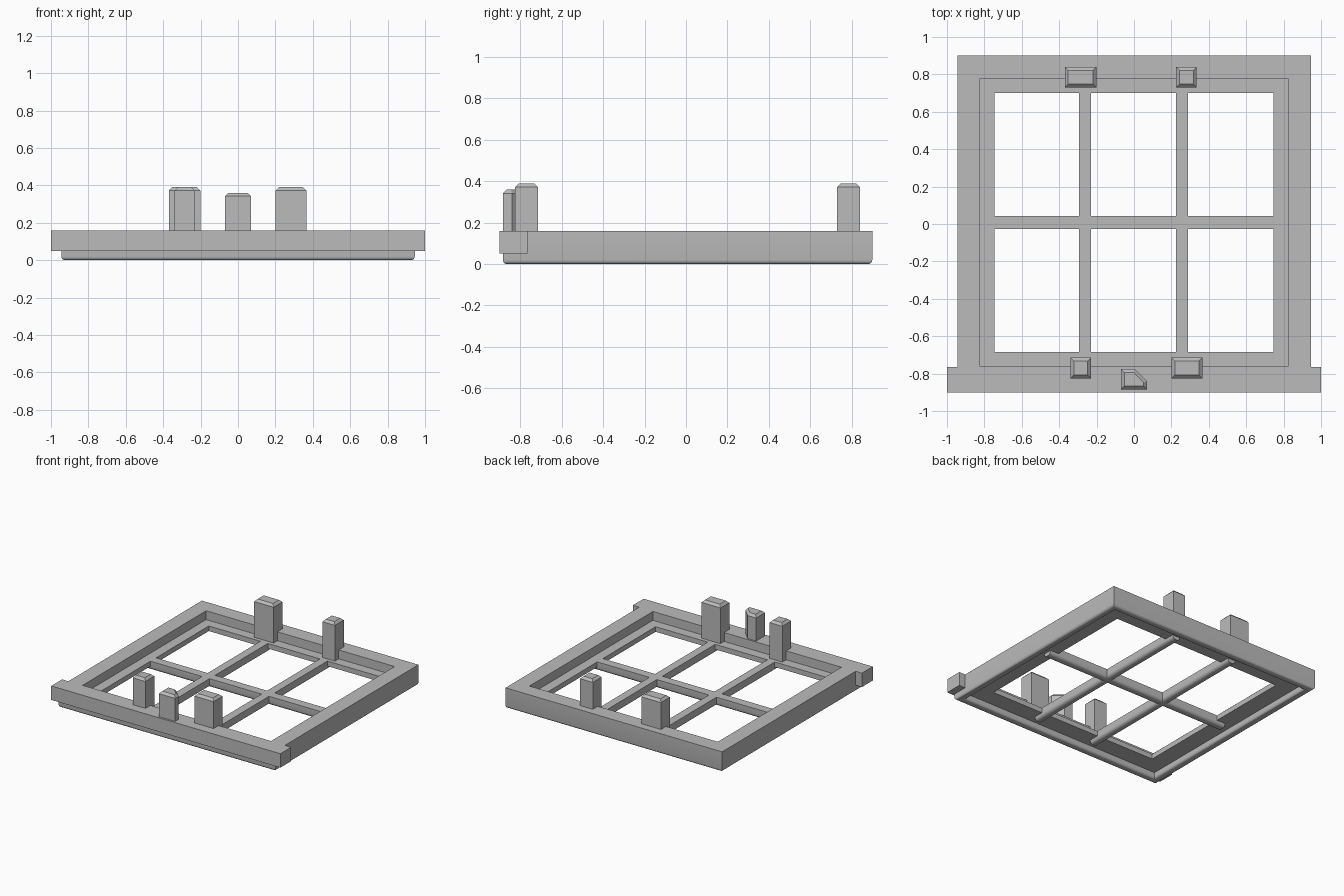
import bpy
import bmesh
from math import sin, cos, pi, radians

old = bpy.data.objects.get("Cube")
if old:
    bpy.data.objects.remove(old, do_unlink=True)

grey = bpy.data.materials.new("plain_grey")
grey.use_nodes = True
colour = (0.5, 0.5, 0.5, 1)
grey.diffuse_color = colour
grey.node_tree.nodes["Principled BSDF"].inputs["Base Color"].default_value = colour

TOP, LEDGE_TOP, LEDGE_BOTTOM = 0.16, 0.09, 0.05
CENTRE_Y = 0.0075


def finish(name, bm):
    bmesh.ops.recalc_face_normals(bm, faces=bm.faces)
    mesh = bpy.data.meshes.new(name)
    bm.to_mesh(mesh)
    bm.free()
    mesh.materials.append(grey)
    obj = bpy.data.objects.new(name, mesh)
    bpy.context.collection.objects.link(obj)
    bpy.ops.object.select_all(action="DESELECT")
    obj.select_set(True)
    bpy.context.view_layer.objects.active = obj
    bpy.ops.object.shade_smooth_by_angle(angle=radians(30))
    return obj


def prism(bm, outline, z0, z1):
    """Extrude a flat outline from z0 to z1 and return the top face."""
    low = [bm.verts.new((x, y, z0)) for x, y in outline]
    high = [bm.verts.new((x, y, z1)) for x, y in outline]
    bm.faces.new(low)
    n = len(outline)
    for i in range(n):
        j = (i + 1) % n
        bm.faces.new((low[i], low[j], high[j], high[i]))
    return bm.faces.new(high)


def rect(x0, x1, y0, y1):
    return [(x0, y0), (x1, y0), (x1, y1), (x0, y1)]


def arc(cx, cz, r, start, steps=4):
    return [(cx + r * cos(start + pi / 2 * i / steps),
             cz + r * sin(start + pi / 2 * i / steps)) for i in range(steps + 1)]


# Outer frame: one moulding section (inset, height) mitred round a rectangle
bead, r = 0.06, 0.02
section = [(0, TOP)] + arc(r, r, r, pi) + arc(bead - r, r, r, 1.5 * pi)
section += [(bead, LEDGE_BOTTOM), (0.2, LEDGE_BOTTOM), (0.2, LEDGE_TOP),
            (0.1225, LEDGE_TOP), (0.1225, TOP)]
bm = bmesh.new()
rings = []
for sx, sy in ((-1, -1), (1, -1), (1, 1), (-1, 1)):
    rings.append([bm.verts.new((sx * (0.945 - o), CENTRE_Y + sy * (0.8925 - o), z))
                  for o, z in section])
for k in range(4):
    a, b = rings[k], rings[(k + 1) % 4]
    for i in range(len(section)):
        j = (i + 1) % len(section)
        bm.faces.new((a[i], a[j], b[j], b[i]))
finish("window_frame", bm)

# Sill along the front edge
bm = bmesh.new()
prism(bm, rect(-1, 1, -0.9, -0.765), LEDGE_BOTTOM, TOP)
finish("front_sill", bm)


# Glazing bars with rounded undersides
def glazing_bar(name, x0, x1, y0, y1):
    bm = bmesh.new()
    prism(bm, rect(x0, x1, y0, y1), 0.02, LEDGE_TOP)
    along = 0 if x1 - x0 > y1 - y0 else 1
    edges = [e for e in bm.edges
             if all(v.co.z < 0.03 for v in e.verts)
             and abs(e.verts[0].co[along] - e.verts[1].co[along]) > 0.5]
    bmesh.ops.bevel(bm, geom=edges, offset=0.025, segments=4, profile=0.5,
                    affect="EDGES")
    finish(name, bm)


for side, x in (("right", -0.2625), ("left", 0.2575)):
    glazing_bar(side + "_glazing_bar", x - 0.0325, x + 0.0325, -0.765, 0.78)
glazing_bar("cross_glazing_bar", -0.82, 0.82, -0.0275, 0.0425)


# Upright pegs with chamfered tops
def peg(name, outline, height):
    bm = bmesh.new()
    top = prism(bm, outline, LEDGE_TOP, height)
    bmesh.ops.bevel(bm, geom=list(top.edges), offset=0.018, segments=1,
                    affect="EDGES")
    finish(name, bm)


peg("back_wide_peg", rect(-0.37, -0.2, 0.73, 0.84), 0.39)
peg("back_narrow_peg", rect(0.225, 0.335, 0.73, 0.84), 0.39)
peg("front_narrow_peg", rect(-0.34, -0.23, -0.825, -0.715), 0.39)
peg("front_wide_peg", rect(0.2, 0.365, -0.825, -0.715), 0.39)
peg("front_cut_corner_peg",
    [(-0.07, -0.885), (0.07, -0.885), (0.07, -0.84), (0.005, -0.775), (-0.07, -0.775)],
    0.36)
